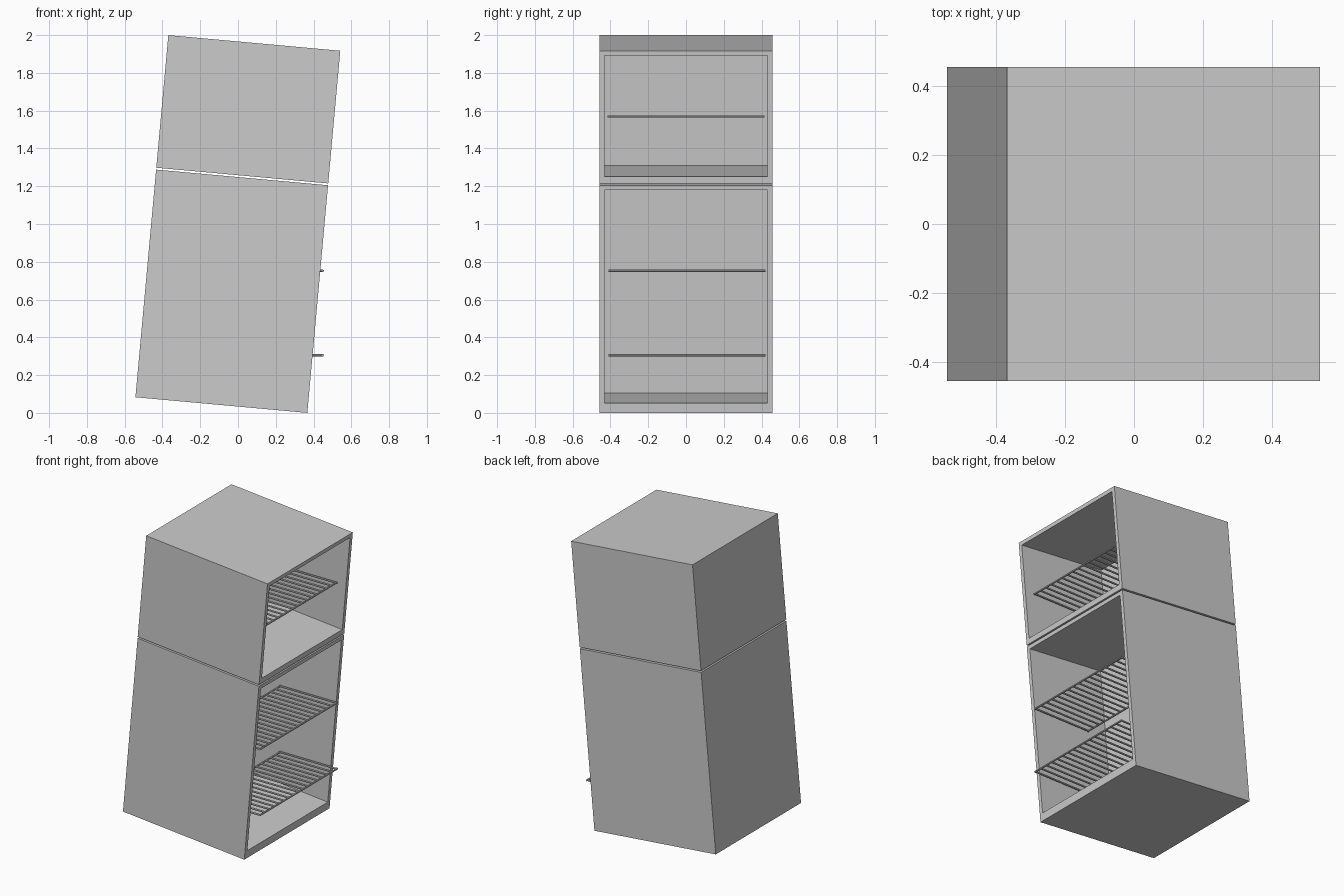
import bpy, bmesh, math
from mathutils import Matrix, Vector

if "Cube" in bpy.data.objects:
    bpy.data.objects.remove(bpy.data.objects["Cube"])

TILT = math.radians(5.2)
W, D = 0.914, 0.914          # cabinet depth along x, width along y
PIVOT = Matrix.Translation((0.367, 0, 0)) @ Matrix.Rotation(TILT, 4, 'Y')


def finish(name, bm):
    bmesh.ops.recalc_face_normals(bm, faces=bm.faces)
    mesh = bpy.data.meshes.new(name)
    bm.to_mesh(mesh)
    bm.free()
    ob = bpy.data.objects.new(name, mesh)
    bpy.context.collection.objects.link(ob)
    return ob


# Hollow cabinet, open on its +x side, leaning about its lower right edge
def cabinet(name, z0, z1, floor, depth, wall=0.037):
    bm = bmesh.new()
    bmesh.ops.create_cube(bm, size=1, matrix=Matrix.Translation((-W / 2, 0, (z0 + z1) / 2))
                          @ Matrix.Diagonal((W, D, z1 - z0, 1)))
    face = max(bm.faces, key=lambda f: f.calc_center_median().x)
    bmesh.ops.inset_individual(bm, faces=[face], thickness=wall)
    for v in face.verts:
        if v.co.z < (z0 + z1) / 2:
            v.co.z = z0 + floor
    inner = bmesh.ops.extrude_discrete_faces(bm, faces=[face])['faces'][0]
    bmesh.ops.translate(bm, verts=inner.verts, vec=(-depth, 0, 0))
    bmesh.ops.transform(bm, matrix=PIVOT, verts=bm.verts)
    finish(name, bm)


# Straight round wire
def rod(bm, a, b, r):
    a, b = Vector(a), Vector(b)
    rot = (b - a).to_track_quat('Z', 'Y').to_matrix().to_4x4()
    bmesh.ops.create_cone(bm, cap_ends=True, segments=8, radius1=r, radius2=r,
                          depth=(b - a).length, matrix=Matrix.Translation((a + b) / 2) @ rot)


# Level wire shelf: rectangular frame with bars running front to back
def shelf(name, z, y0, y1, x0=0.025, x1=0.45, bars=15, r=0.006):
    bm = bmesh.new()
    for x in (x0, x1):
        rod(bm, (x, y0 - r, z), (x, y1 + r, z), r)
    for i in range(bars + 2):
        y = y0 + (y1 - y0) * i / (bars + 1)
        rod(bm, (x0, y, z), (x1, y, z), r)
    ob = finish(name, bm)
    bpy.context.view_layer.objects.active = ob
    ob.select_set(True)
    bpy.ops.object.shade_smooth_by_angle()
    ob.select_set(False)


cabinet("lower_compartment", 0, 1.21, 0.053, 0.57)
cabinet("upper_compartment", 1.22, 1.925, 0.037, 0.64)

shelf("bottom_shelf", 0.305, -0.405, 0.415)
shelf("middle_shelf", 0.752, -0.405, 0.415)
shelf("top_shelf", 1.569, -0.41, 0.41)
